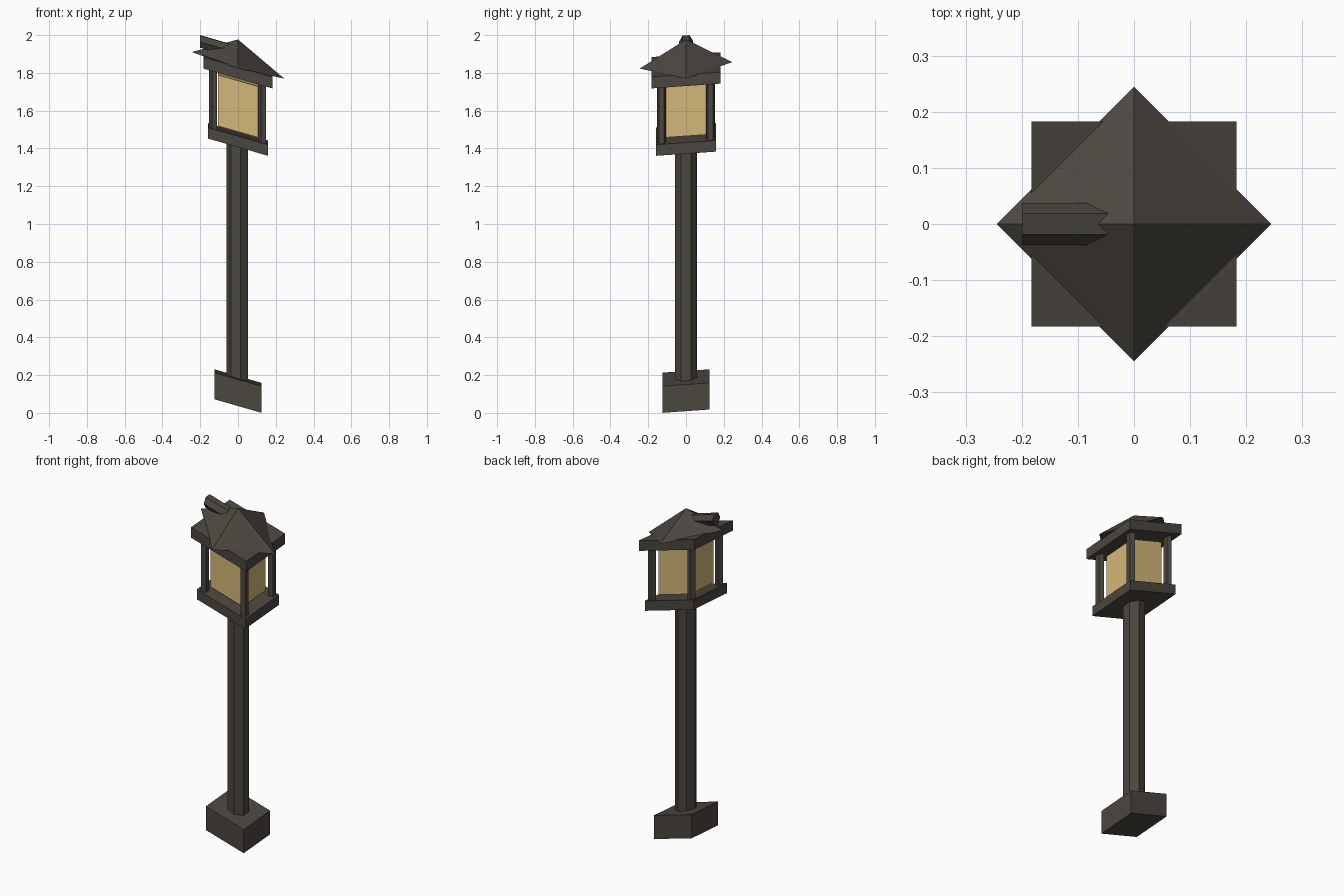
import bpy, bmesh, math
from mathutils import Matrix

if "Cube" in bpy.data.objects:
    bpy.data.objects.remove(bpy.data.objects["Cube"])

# The whole lamp leans: height shifts with x and y
SHEAR = Matrix(((1, 0, 0, 0), (0, 1, 0, 0), (-0.287, 0.07, 1, 0), (0, 0, 0, 1)))


def material(name, rgb):
    m = bpy.data.materials.new(name)
    lin = [((c / 255 + 0.055) / 1.055) ** 2.4 for c in rgb]
    m.diffuse_color = (*lin, 1)
    m.use_nodes = True
    m.node_tree.nodes["Principled BSDF"].inputs["Base Color"].default_value = m.diffuse_color
    return m


DARK = material("dark_metal", (75, 70, 63))
GLASS = material("warm_glass", (212, 183, 121))


def finish(name, bm, mat):
    bmesh.ops.transform(bm, matrix=SHEAR, verts=bm.verts)
    bmesh.ops.recalc_face_normals(bm, faces=bm.faces)
    me = bpy.data.meshes.new(name)
    bm.to_mesh(me)
    bm.free()
    me.materials.append(mat)
    ob = bpy.data.objects.new(name, me)
    bpy.context.collection.objects.link(ob)
    return ob


def box(name, half, z0, z1, mat=DARK):
    bm = bmesh.new()
    m = Matrix.Translation((0, 0, (z0 + z1) / 2)) @ Matrix.Diagonal((2 * half, 2 * half, z1 - z0, 1))
    bmesh.ops.create_cube(bm, size=1, matrix=m)
    finish(name, bm, mat)


def prism(name, sides, r0, r1, length, place, mat=DARK):
    """Cone or cylinder along z with one corner at -x, then placed."""
    bm = bmesh.new()
    ring = [(-math.cos(2 * math.pi * i / sides), math.sin(2 * math.pi * i / sides)) for i in range(sides)]
    low = [bm.verts.new((r0 * c, r0 * s, -length / 2)) for c, s in ring]
    bm.faces.new(low)
    if r1 == 0:
        top = [bm.verts.new((0, 0, length / 2))] * sides
    else:
        top = [bm.verts.new((r1 * c, r1 * s, length / 2)) for c, s in ring]
        bm.faces.new(top)
    for i in range(sides):
        j = (i + 1) % sides
        if r1 == 0:
            bm.faces.new((low[i], low[j], top[0]))
        else:
            bm.faces.new((low[i], low[j], top[j], top[i]))
    bmesh.ops.transform(bm, matrix=place, verts=bm.verts)
    finish(name, bm, mat)


# Foot block and seven-sided post
box("base_block", 0.125, 0.045, 0.186)
prism("main_post", 7, 0.06, 0.06, 1.27, Matrix.Translation((0, 0, 0.805)))

# Lantern: tray, glass, corner posts, eave
box("lantern_tray", 0.16, 1.418, 1.477)
box("lantern_glass", 0.106, 1.496, 1.766, GLASS)
for i, (sx, sy) in enumerate(((-1, -1), (1, -1), (1, 1), (-1, 1))):
    prism(f"corner_post_{i + 1}", 5, 0.024, 0.024, 0.32,
          Matrix.Translation((sx * 0.13, sy * 0.13, 1.63)))
box("eave_slab", 0.183, 1.783, 1.844)

# Pyramid roof with corners on the axes
prism("roof", 4, 0.245, 0, 0.137, Matrix.Translation((0, 0, 1.9085)))

# Six-sided bar sticking out of the roof along -x
prism("roof_bar", 6, 0.037, 0.037, 0.2,
      Matrix.Translation((-0.1, 0, 1.909)) @ Matrix.Rotation(math.pi / 2, 4, 'Y') @ Matrix.Rotation(math.pi / 2, 4, 'Z'))
